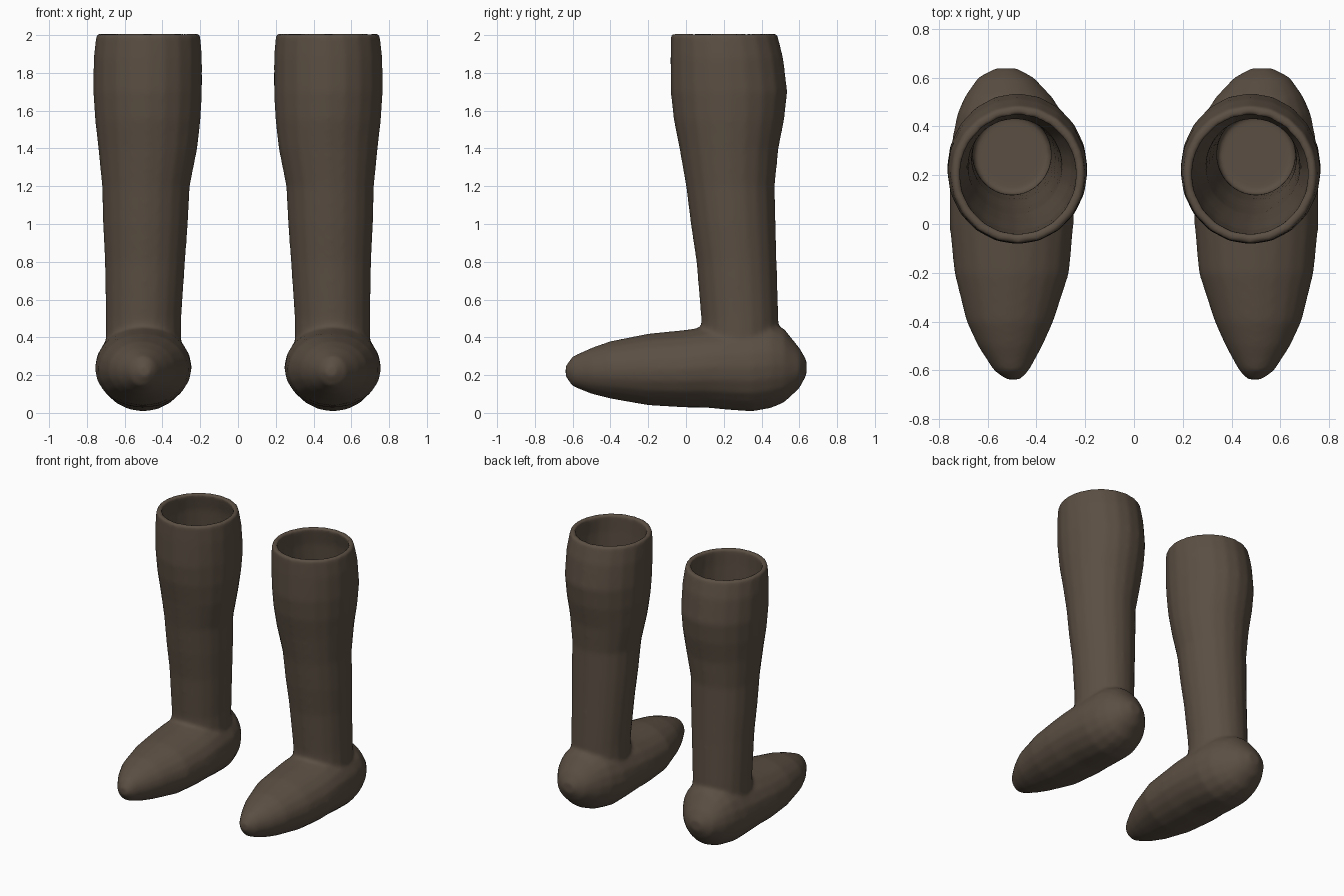
import bpy, bmesh
from math import sin, cos, tau
from mathutils import Vector

cube = bpy.data.objects.get("Cube")
if cube:
    bpy.data.objects.remove(cube, do_unlink=True)

leather = bpy.data.materials.new("dark_brown_leather")
leather.use_nodes = True
color = (0.105, 0.078, 0.056, 1)
leather.diffuse_color = color
bsdf = leather.node_tree.nodes["Principled BSDF"]
bsdf.inputs["Base Color"].default_value = color
bsdf.inputs["Roughness"].default_value = 0.8

# Shaft sections: height, outer x, inner x, front y, back y
SHAFT = [
    (0.22, -0.70, -0.30, 0.08, 0.49), (0.50, -0.70, -0.30, 0.08, 0.49),
    (0.80, -0.705, -0.28, 0.055, 0.48), (1.00, -0.715, -0.265, 0.025, 0.475),
    (1.20, -0.72, -0.255, 0.0, 0.47), (1.40, -0.74, -0.215, -0.035, 0.49),
    (1.55, -0.757, -0.198, -0.065, 0.52), (1.70, -0.767, -0.19, -0.082, 0.537),
    (1.88, -0.765, -0.19, -0.083, 0.515), (2.008, -0.75, -0.20, -0.08, 0.483),
]
# Foot sections: y, sole height, top height, outer x, inner x
FOOT = [
    (-0.637, 0.19, 0.25, -0.525, -0.465), (-0.60, 0.14, 0.30, -0.575, -0.43),
    (-0.50, 0.10, 0.345, -0.64, -0.375), (-0.40, 0.075, 0.38, -0.687, -0.33),
    (-0.20, 0.04, 0.42, -0.737, -0.265), (0.0, 0.028, 0.44, -0.757, -0.247),
    (0.10, 0.028, 0.455, -0.757, -0.245), (0.22, 0.016, 0.47, -0.753, -0.25),
    (0.35, 0.007, 0.48, -0.745, -0.26), (0.45, 0.025, 0.48, -0.725, -0.29),
    (0.52, 0.055, 0.445, -0.695, -0.335), (0.60, 0.13, 0.345, -0.64, -0.41),
    (0.638, 0.20, 0.28, -0.57, -0.48),
]


def loft(name, rings, sides=20):
    """Closed tube through elliptical rings of (centre, half axis, half axis)."""
    bm = bmesh.new()
    loops = [[bm.verts.new(c + u * cos(tau * i / sides) + v * sin(tau * i / sides))
              for i in range(sides)] for c, u, v in rings]
    for a, b in zip(loops, loops[1:]):
        for i in range(sides):
            j = (i + 1) % sides
            bm.faces.new((a[i], a[j], b[j], b[i]))
    bm.faces.new(loops[0])
    bm.faces.new(loops[-1])
    bmesh.ops.recalc_face_normals(bm, faces=bm.faces)
    mesh = bpy.data.meshes.new(name)
    bm.to_mesh(mesh)
    bm.free()
    obj = bpy.data.objects.new(name, mesh)
    bpy.context.collection.objects.link(obj)
    return obj


def shaft_rings(side, wall=0.0):
    rings = []
    for z, x0, x1, y0, y1 in SHAFT:
        rings.append((Vector((-side * (x0 + x1) / 2, (y0 + y1) / 2, z)),
                      Vector(((x1 - x0) / 2 - wall, 0, 0)),
                      Vector((0, (y1 - y0) / 2 - wall, 0))))
    return rings


def foot_rings(side):
    return [(Vector((-side * (x0 + x1) / 2, y, (z0 + z1) / 2)),
             Vector(((x1 - x0) / 2, 0, 0)), Vector((0, 0, (z1 - z0) / 2)))
            for y, z0, z1, x0, x1 in FOOT]


def build_boot(name, side):
    boot = loft(name, shaft_rings(side))
    foot = loft(name + "_foot", foot_rings(side))

    # Hollow for the leg, open above the rim
    hollow_rings = shaft_rings(side, 0.038)
    c, u, v = hollow_rings[-1]
    hollow_rings.append((c + Vector((0, 0, 0.1)), u, v))
    hollow = loft(name + "_hollow", hollow_rings)

    for helper, operation in ((foot, 'UNION'), (hollow, 'DIFFERENCE')):
        helper.hide_render = True
        mod = boot.modifiers.new(operation.lower(), 'BOOLEAN')
        mod.operation, mod.object, mod.solver = operation, helper, 'EXACT'

    # Blend the ankle and round the rim
    remesh = boot.modifiers.new("blend", 'REMESH')
    remesh.mode, remesh.voxel_size = 'VOXEL', 0.013
    smooth = boot.modifiers.new("soften", 'SMOOTH')
    smooth.factor, smooth.iterations = 0.5, 10

    graph = bpy.context.evaluated_depsgraph_get()
    mesh = bpy.data.meshes.new_from_object(boot.evaluated_get(graph))
    boot.modifiers.clear()
    boot.data = mesh
    for helper in (foot, hollow):
        bpy.data.objects.remove(helper, do_unlink=True)
    mesh.materials.clear()
    mesh.materials.append(leather)
    for poly in mesh.polygons:
        poly.use_smooth = True
        poly.material_index = 0


build_boot("right_boot", -1)
build_boot("left_boot", 1)
